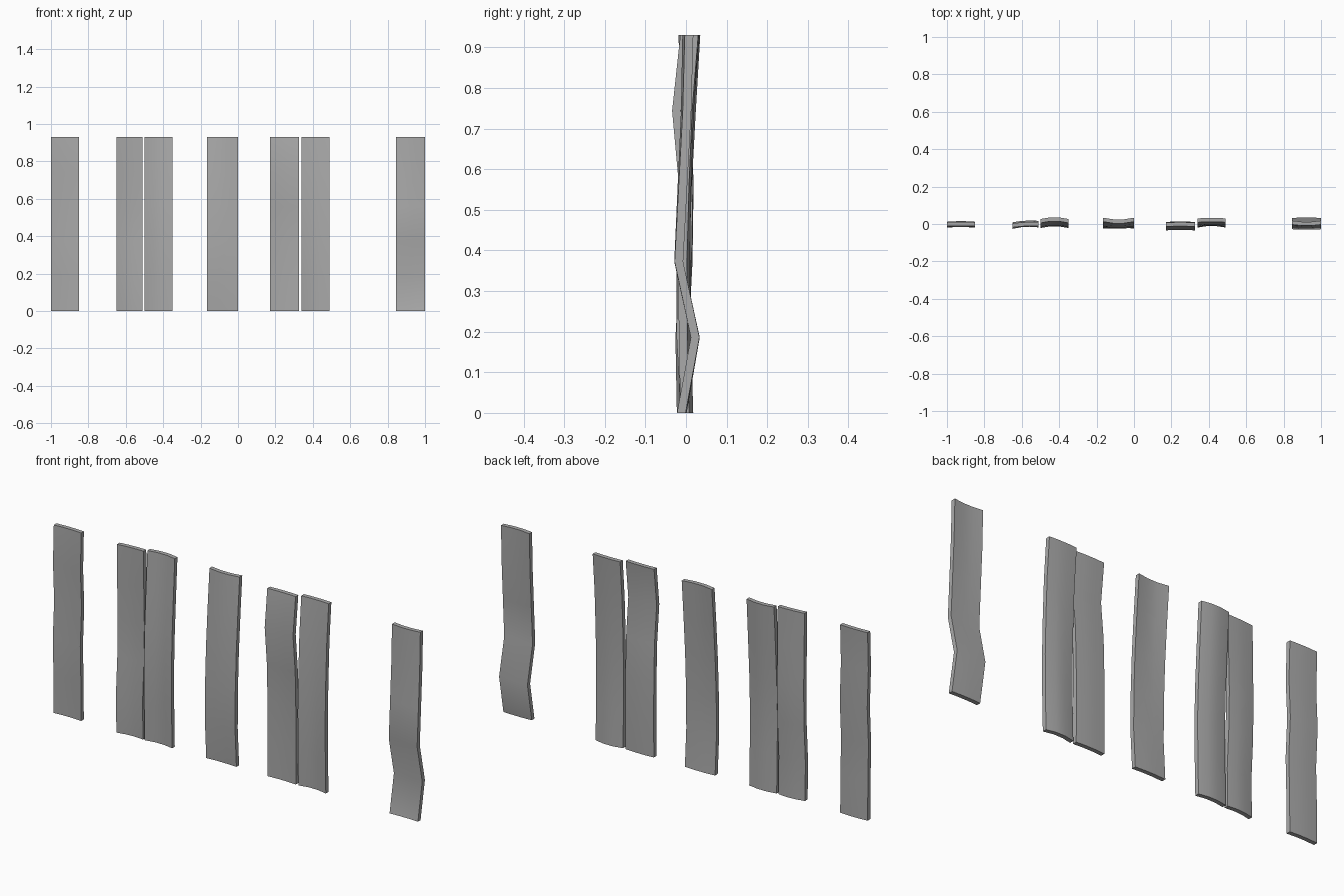
import bpy
import bmesh
import math

if "Cube" in bpy.data.objects:
    bpy.data.objects.remove(bpy.data.objects["Cube"])

HEIGHT = 0.93
THICK = 0.021
COLS, ROWS = 3, 5

grey = bpy.data.materials.new("weathered_grey")
grey.use_nodes = True
colour = (0.4, 0.4, 0.4, 1)
grey.diffuse_color = colour
grey.node_tree.nodes["Principled BSDF"].inputs["Base Color"].default_value = colour


def plank(name, x0, x1, bend, bow_low, bow_high, twist=0.0):
    """Warped board: bend = depth per row, bow = cupping at bottom and top."""
    bm = bmesh.new()
    bmesh.ops.create_grid(bm, x_segments=COLS, y_segments=ROWS, size=0.5)
    for v in bm.verts:
        u, t = v.co.x + 0.5, v.co.y + 0.5
        cup = bow_low + (bow_high - bow_low) * t
        y = bend[round(t * ROWS)] + twist * (u - 0.5)
        y += cup * (math.sin(math.pi * u) - 0.5) - THICK / 2
        v.co = (x0 + (x1 - x0) * u, y, HEIGHT * t)
    # Thicken the sheet straight back
    result = bmesh.ops.extrude_face_region(bm, geom=bm.faces[:], use_keep_orig=True)
    back = [g for g in result["geom"] if isinstance(g, bmesh.types.BMVert)]
    bmesh.ops.translate(bm, verts=back, vec=(0, THICK, 0))
    bmesh.ops.recalc_face_normals(bm, faces=bm.faces[:])

    mesh = bpy.data.meshes.new(name)
    bm.to_mesh(mesh)
    bm.free()
    mesh.materials.append(grey)
    obj = bpy.data.objects.new(name, mesh)
    bpy.context.collection.objects.link(obj)
    bpy.ops.object.select_all(action='DESELECT')
    obj.select_set(True)
    bpy.context.view_layer.objects.active = obj
    bpy.ops.object.shade_smooth_by_angle(angle=math.radians(35))


# Boards from the model's right to its left
plank("plank_far_right", -1.0, -0.85,
      (0, -0.002, -0.007, 0.003, -0.006, 0), 0.004, 0.003)
plank("plank_right_outer", -0.65, -0.51,
      (-0.004, -0.008, 0.002, 0.005, 0, -0.002), 0.008, 0.003, 0.008)
plank("plank_right_inner", -0.5, -0.35,
      (0, -0.004, -0.006, 0, 0.01, 0.021), 0.01, 0.01)
plank("plank_middle", -0.165, 0.0,
      (0, -0.012, -0.012, -0.006, 0.005, 0.018), 0.004, -0.01)
plank("plank_left_inner", 0.17, 0.325,
      (0, 0.002, 0, -0.005, -0.022, -0.002), 0.004, 0.003)
plank("plank_left_outer", 0.34, 0.49,
      (0.003, -0.002, -0.004, 0, 0.007, 0.021), 0.012, 0.003)
plank("plank_far_left", 0.845, 1.0,
      (-0.01, 0.023, -0.018, -0.009, 0, 0.004), 0.003, -0.007)
